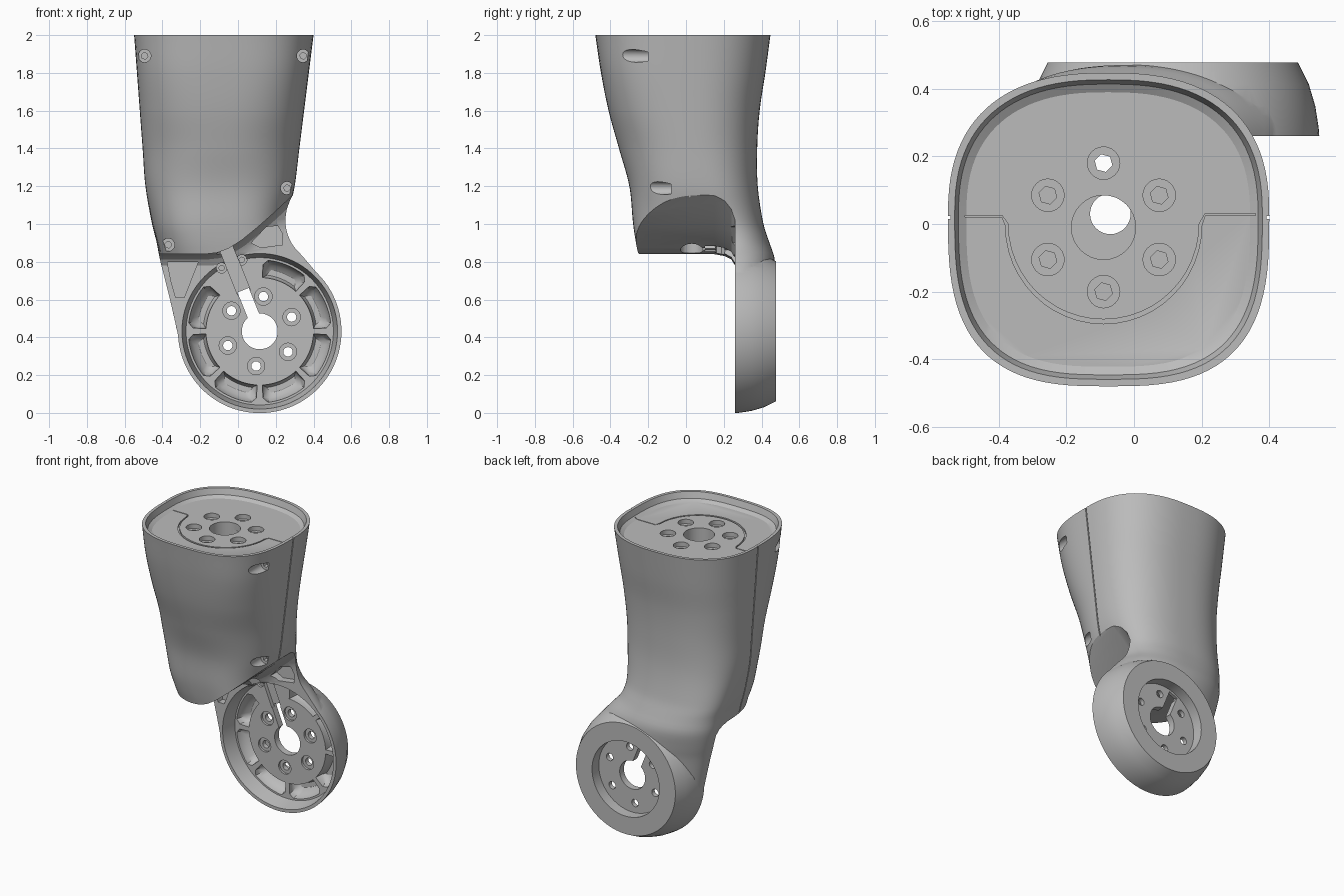
import bpy, bmesh, math
from mathutils import Vector

cube = bpy.data.objects.get("Cube")
if cube:
    bpy.data.objects.remove(cube, do_unlink=True)

grey = bpy.data.materials.new("plain_grey")
grey.use_nodes = True
GREY = (0.5, 0.5, 0.5, 1)
grey.diffuse_color = GREY
grey.node_tree.nodes["Principled BSDF"].inputs["Base Color"].default_value = GREY

# Housing sections: height, x min, x max, y min, y max, y of widest line, front roundness
SECTIONS = [
    (0.40, -0.315, 0.50, -0.20, 0.45, 0.27, 0.65),
    (0.60, -0.36, 0.48, -0.22, 0.46, 0.27, 0.65),
    (0.72, -0.39, 0.43, -0.24, 0.468, 0.27, 0.65),
    (0.82, -0.415, 0.35, -0.25, 0.468, 0.25, 0.65),
    (0.90, -0.43, 0.285, -0.265, 0.442, 0.22, 0.65),
    (1.00, -0.455, 0.262, -0.28, 0.41, 0.18, 0.67),
    (1.20, -0.49, 0.30, -0.30, 0.38, 0.08, 0.77),
    (1.40, -0.505, 0.325, -0.355, 0.377, 0.03, 0.84),
    (1.60, -0.52, 0.35, -0.41, 0.39, 0.02, 0.76),
    (1.80, -0.535, 0.375, -0.45, 0.42, 0.02, 0.69),
    (2.00, -0.55, 0.40, -0.48, 0.447, 0.02, 0.69),
]
HUB = Vector((0.115, 0, 0.432))
TOP = Vector((-0.09, -0.01, 0))
SLOT_ANGLE = math.radians(112)
FACE = 0.26
HUB_FACE = 0.36


def section(z):
    """Smoothly interpolated section at height z."""
    s = SECTIONS
    i = max(0, min(len(s) - 2, sum(z >= k[0] for k in s) - 1))
    a, b = s[i], s[i + 1]
    p, q = s[max(i - 1, 0)], s[min(i + 2, len(s) - 1)]
    h = b[0] - a[0]
    t = (z - a[0]) / h
    out = []
    for c in range(1, 7):
        m0 = (b[c] - p[c]) / (b[0] - p[0]) * h
        m1 = (q[c] - a[c]) / (q[0] - a[0]) * h
        out.append((2*t**3 - 3*t*t + 1) * a[c] + (t**3 - 2*t*t + t) * m0
                   + (3*t*t - 2*t**3) * b[c] + (t**3 - t*t) * m1)
    return out


def ring(z, inset=0.0, count=96):
    """Rounded-square outline, with a rounder back near the disc."""
    x0, x1, y0, y1, ym, front = section(min(z, 2.0))
    cx, hw = (x0 + x1) / 2, (x1 - x0) / 2 - inset
    back = 0.8 + 0.2 * max(0, min(1, (0.95 - z) / 0.3))
    pts = []
    for i in range(count):
        a = math.tau * i / count
        c, s = math.cos(a), math.sin(a)
        depth = (y1 - ym if s > 0 else ym - y0) - inset
        power = back if s > 0 else front
        pts.append((cx + hw * math.copysign(abs(c) ** power, c),
                    ym + depth * math.copysign(abs(s) ** power, s), z))
    return pts


def solid(name, rings):
    """Closed solid through a list of matching point rings."""
    bm = bmesh.new()
    loops = [[bm.verts.new(p) for p in r] for r in rings]
    n = len(loops[0])
    for a, b in zip(loops, loops[1:]):
        for i in range(n):
            j = (i + 1) % n
            bm.faces.new((a[i], a[j], b[j], b[i]))
    bm.faces.new(loops[0][::-1])
    bm.faces.new(loops[-1])
    if bm.calc_volume(signed=True) < 0:
        bmesh.ops.reverse_faces(bm, faces=bm.faces)
    mesh = bpy.data.meshes.new(name)
    bm.to_mesh(mesh)
    bm.free()
    ob = bpy.data.objects.new(name, mesh)
    bpy.context.collection.objects.link(ob)
    mesh.materials.append(grey)
    return ob


def prism(pts, y0, y1):
    return solid("cutter", [[(x, y, z) for x, z in pts] for y in (y0, y1)])


def rod(p, q, radii, sides=32):
    """Turned solid from p to q through evenly spaced radii."""
    p, q = Vector(p), Vector(q)
    u = (q - p).orthogonal().normalized()
    v = (q - p).normalized().cross(u)
    circle = [u * math.cos(math.tau * i / sides) + v * math.sin(math.tau * i / sides) for i in range(sides)]
    last = len(radii) - 1
    return solid("cutter", [[p.lerp(q, k / last) + d * r for d in circle] for k, r in enumerate(radii)])


def boolean(ob, other, op="DIFFERENCE"):
    mod = ob.modifiers.new("cut", "BOOLEAN")
    mod.operation, mod.object, mod.solver = op, other, "EXACT"
    bpy.context.view_layer.objects.active = ob
    bpy.ops.object.modifier_apply(modifier=mod.name)
    bpy.data.objects.remove(other, do_unlink=True)


def bolt_hole(ob, pos, axis, start, seat, end, r, r_socket, sides=6):
    """Counterbore from start to seat, then a narrower socket to end."""
    p, d = Vector(pos), Vector(axis)
    boolean(ob, rod(p + d * start, p + d * seat, (r, r), 24))
    boolean(ob, rod(p + d * start, p + d * end, (r_socket, r_socket), sides))


def polar(r, a):
    return HUB.x + r * math.cos(a), HUB.z + r * math.sin(a)


def hub_rod(y0, y1, radii, sides):
    return rod((HUB.x, y0, HUB.z), (HUB.x, y1, HUB.z), radii, sides)


def slot(d0, d1, half):
    """Strip along the cable slot, from distance d0 to d1 off the hub centre."""
    c, s = math.cos(SLOT_ANGLE), math.sin(SLOT_ANGLE)
    return [(HUB.x + d * c - w * s, HUB.z + d * s + w * c)
            for d, w in ((d0, -half), (d1, -half), (d1, half), (d0, half))]


# Housing blended into the rounded joint disc
steps = 64
housing = solid("joint_housing", [ring(0.4 + 1.6 * i / steps) for i in range(steps + 1)])
boolean(housing, hub_rod(0.22, 0.477, (0.436, 0.431, 0.421, 0.402, 0.37), 96), "UNION")

# Curved underside of the front cover, filleted into the neck
edge = [(-1, -0.5), (-1, 0.84), (-0.18, 0.84), (-0.11, 0.848), (-0.05, 0.87), (0.02, 0.915),
        (0.10, 0.98), (0.18, 1.05), (0.25, 1.115), (0.32, 1.18), (1, 1.7), (1, -0.5)]
fillet = ((-1, 0), (0.15, 0), (0.205, 0.012), (0.24, 0.035), (FACE, 0.075))
boolean(housing, solid("cutter", [[(x + 0.5 * d, y, z - 0.8 * d) for x, z in edge] for y, d in fillet]))

# Parting groove along both sides
groove = solid("cutter", [[(x, y, z) for x, y in ((-1, 0.015), (1, 0.015), (1, 0.023), (-1, 0.023))]
                          for z in (0.85, 2.1)])
boolean(groove, solid("core", [ring(0.5 + 1.7 * i / steps, 0.007) for i in range(steps + 1)]))
boolean(housing, groove)

# Recessed top flange with a stepped joint line
FLOOR = 1.945
boolean(housing, solid("cutter", [ring(FLOOR, 0.05), ring(FLOOR + 0.015, 0.028), ring(2.02, 0.014)]))
path = [(-0.50, 0.02), (-0.39, 0.02)]
path += [(-0.09 - 0.29 * math.cos(a), -0.005 - 0.29 * math.sin(a))
         for a in (math.pi * i / 24 for i in range(25))]
path += [(0.21, 0.025), (0.36, 0.025)]
inner = [(-0.09 + (x + 0.09) * (0.976 if y < 0.01 else 1), y * 0.976 + 0.006) for x, y in path]
line = path + inner[::-1]
boolean(housing, solid("cutter", [[(x, y, z) for x, y in line] for z in (FLOOR - 0.012, FLOOR + 0.01)]))

# Flange bore, cable passage and bolt circle
boolean(housing, rod(TOP + Vector((0, 0, 1.80)), TOP + Vector((0, 0, 2.1)), (0.095, 0.095)))
boolean(housing, rod((-0.07, 0.03, 0.6), (-0.07, 0.03, 1.9), (0.06, 0.06)))
for k in range(6):
    a = math.radians(90 + 60 * k)
    pos = TOP + 0.19 * Vector((math.cos(a), math.sin(a), 0))
    bolt_hole(housing, pos, (0, 0, 1), 2.1, 1.915, 0.7 if k == 0 else 1.85, 0.048, 0.027)

# Cover screws set in long scallops
for x, z, seat in ((-0.495, 1.89, -0.20), (0.345, 1.89, -0.20), (0.26, 1.19, -0.08), (-0.37, 0.89, -0.10)):
    bolt_hole(housing, (x, 0, z), (0, 1, 0), -0.8, seat, seat + 0.03, 0.034, 0.018)

# Disc front: deep dished face and tapered pockets between spokes
boolean(housing, hub_rod(0.2, HUB_FACE, (0.425, 0.39), 96))
for k in (0, 1, 3, 4, 5, 6, 7):
    mid = math.radians(22.5 + 45 * k)
    rings = []
    for y, r0, r1, spread in ((0.33, 0.283, 0.384, 20), (0.38, 0.286, 0.375, 19.5),
                              (0.415, 0.29, 0.355, 18), (0.432, 0.30, 0.33, 15)):
        w = math.radians(spread)
        arc = [mid - w + 2 * w * i / 10 for i in range(11)]
        rim = [polar(r1 - (0.025 if i in (0, 10) else 0), a) for i, a in enumerate(arc)]
        rim += [polar(r0, a) for a in arc[::-1]]
        rings.append([(x, y, z) for x, z in rim])
    boolean(housing, solid("cutter", rings))

# Triangular weight pockets in the neck
for pts in ([(-0.375, 0.80), (-0.21, 0.80), (-0.25, 0.70), (-0.285, 0.61), (-0.33, 0.61), (-0.355, 0.70)],
            [(0.07, 0.90), (0.15, 0.985), (0.21, 0.99), (0.235, 0.95), (0.235, 0.89), (0.12, 0.875)]):
    boolean(housing, prism(pts, 0.0, 0.31))

# Disc rear recess, hub bore, cable slot and bolt circle
boolean(housing, hub_rod(0.405, 0.6, (0.25, 0.25), 64))
boolean(housing, hub_rod(0.1, 0.6, (0.095, 0.095), 48))
boolean(housing, prism(slot(0, 0.235, 0.032), 0.1, 0.6))
boolean(housing, prism(slot(0.22, 0.48, 0.036), 0.1, 0.385))
boolean(housing, prism(slot(0.45, 0.54, 0.016), 0.0, 0.30))
for k in range(6):
    x, z = polar(0.185, math.radians(24 + 60 * k))
    bolt_hole(housing, (x, 0, z), (0, 1, 0), 0.1, HUB_FACE + 0.015, 0.6, 0.046, 0.025, 16)
for x, z in ((-0.087, 0.767), (0.02, 0.81)):
    bolt_hole(housing, (x, 0, z), (0, 1, 0), 0.15, HUB_FACE + 0.015, 0.4, 0.027, 0.015)

# Smooth shading with crisp edges
bpy.ops.object.select_all(action="DESELECT")
housing.select_set(True)
bpy.context.view_layer.objects.active = housing
bpy.ops.object.shade_smooth_by_angle(angle=math.radians(30))
